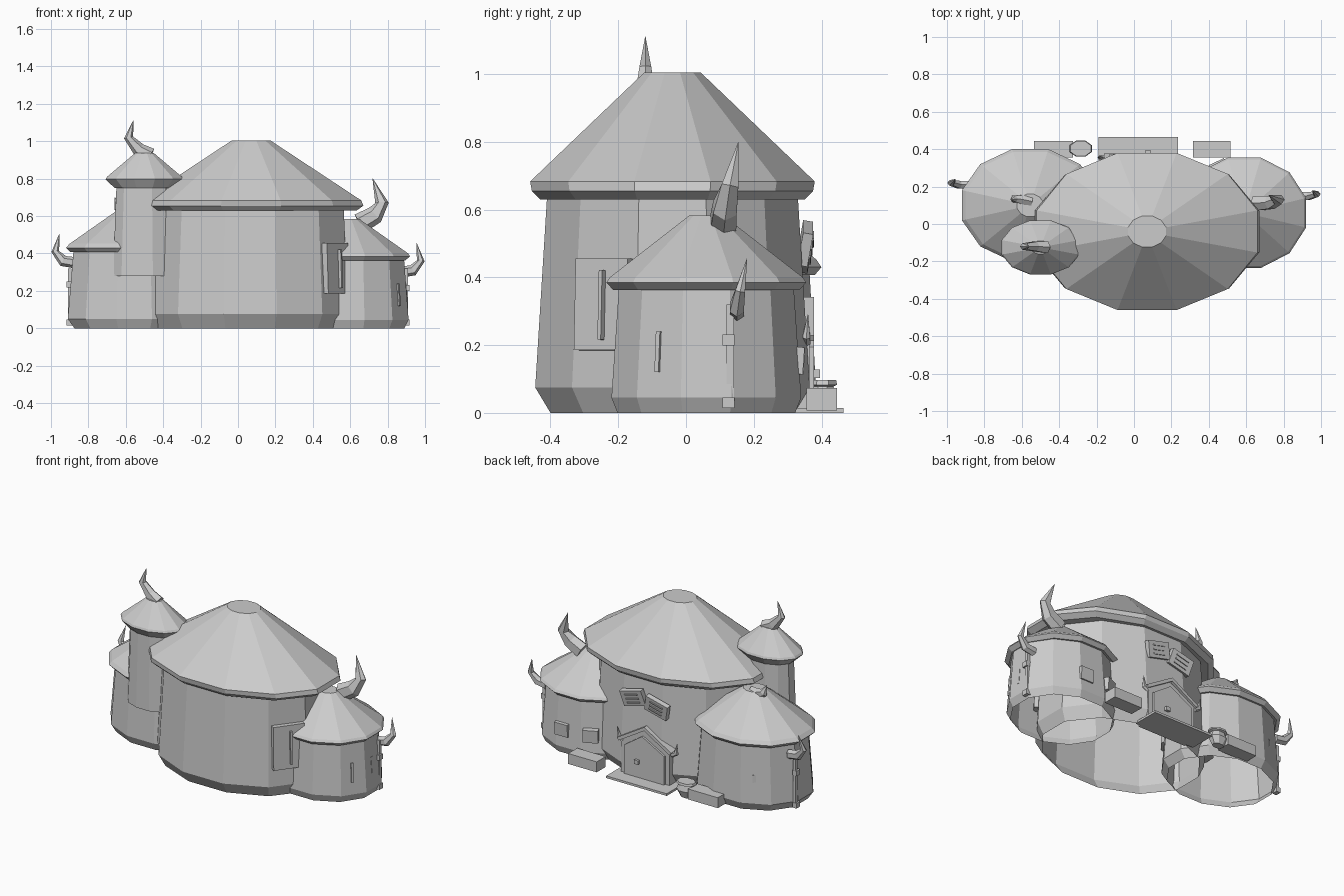
import bpy, bmesh, math
from mathutils import Vector, Euler

cube = bpy.data.objects.get("Cube")
if cube:
    bpy.data.objects.remove(cube)

stone = bpy.data.materials.new("plain grey")
stone.use_nodes = True
stone.diffuse_color = (0.6, 0.6, 0.6, 1)
stone.node_tree.nodes["Principled BSDF"].inputs["Base Color"].default_value = (0.6, 0.6, 0.6, 1)


def finish(name, bm):
    bmesh.ops.recalc_face_normals(bm, faces=bm.faces)
    mesh = bpy.data.meshes.new(name)
    bm.to_mesh(mesh)
    bm.free()
    mesh.materials.append(stone)
    obj = bpy.data.objects.new(name, mesh)
    bpy.context.collection.objects.link(obj)
    return obj


def loft(name, rings, cap_start=False, cap_end=True):
    """Skin a list of equal-sized point rings."""
    bm = bmesh.new()
    loops = [[bm.verts.new(p) for p in ring] for ring in rings]
    n = len(loops[0])
    for a, b in zip(loops, loops[1:]):
        for i in range(n):
            j = (i + 1) % n
            bm.faces.new((a[i], a[j], b[j], b[i]))
    if cap_start:
        bm.faces.new(loops[0][::-1])
    if cap_end:
        bm.faces.new(loops[-1])
    return finish(name, bm)


def oval(cx, cy, z, ax, ay, n=12):
    """Flat-sided oval ring; ax and ay are half widths across flats."""
    k = 1 / math.cos(math.pi / n)
    angles = [(i + 0.5) * math.tau / n for i in range(n)]
    return [Vector((cx + ax * k * math.cos(t), cy + ay * k * math.sin(t), z)) for t in angles]


def oval_stack(name, cx, cy, profile, n=12, **caps):
    return loft(name, [oval(cx, cy, z, ax, ay, n) for z, ax, ay in profile], **caps)


def box(name, centre, size, rot=(0, 0, 0)):
    bm = bmesh.new()
    bmesh.ops.create_cube(bm, size=1)
    bmesh.ops.scale(bm, vec=size, verts=bm.verts)
    turn = Euler([math.radians(a) for a in rot]).to_matrix()
    bmesh.ops.rotate(bm, cent=(0, 0, 0), matrix=turn, verts=bm.verts)
    bmesh.ops.translate(bm, vec=centre, verts=bm.verts)
    return finish(name, bm)


def horn(name, points, radii, sides=6):
    """Bent tapering horn along a short path."""
    pts = [Vector(p) for p in points]
    rings = []
    for i, (p, r) in enumerate(zip(pts, radii)):
        along = (pts[min(i + 1, len(pts) - 1)] - pts[max(i - 1, 0)]).normalized()
        u = along.cross(Vector((0, 1, 0))).normalized()
        v = along.cross(u)
        angles = [k * math.tau / sides for k in range(sides)]
        rings.append([p + r * (u * math.cos(t) + v * 0.8 * math.sin(t)) for t in angles])
    return loft(name, rings, cap_start=True)


# Main hall
oval_stack("main_wall", 0.065, -0.04,
           [(0, 0.495, 0.36), (0.075, 0.527, 0.405), (0.64, 0.5, 0.37)], cap_end=False)
oval_stack("main_roof", 0.07, -0.04,
           [(0.635, 0.49, 0.36), (0.63, 0.565, 0.39), (0.655, 0.6, 0.415),
            (0.683, 0.59, 0.42), (1.005, 0.102, 0.083)])

# Left hut
oval_stack("left_hut_wall", -0.555, 0.1,
           [(0, 0.32, 0.26), (0.05, 0.355, 0.285), (0.41, 0.325, 0.265)], cap_end=False)
oval_stack("left_hut_roof", -0.555, 0.1,
           [(0.41, 0.32, 0.26), (0.407, 0.34, 0.28), (0.43, 0.365, 0.3),
            (0.452, 0.345, 0.285), (0.645, 0.07, 0.06)])

# Right hut
oval_stack("right_hut_wall", 0.59, 0.06,
           [(0, 0.3, 0.262), (0.045, 0.322, 0.28), (0.37, 0.298, 0.258)], cap_end=False)
oval_stack("right_hut_roof", 0.59, 0.06,
           [(0.367, 0.29, 0.25), (0.363, 0.305, 0.275), (0.385, 0.33, 0.295),
            (0.4, 0.32, 0.285), (0.583, 0.06, 0.05)])

# Raised turret
oval_stack("turret_wall", -0.5, -0.125,
           [(0.28, 0.168, 0.118), (0.76, 0.15, 0.105)], cap_start=True, cap_end=False)
oval_stack("turret_roof", -0.5, -0.125,
           [(0.755, 0.145, 0.1), (0.75, 0.16, 0.112), (0.797, 0.208, 0.145),
            (0.81, 0.2, 0.14), (0.937, 0.05, 0.035)])

# Roof horns
horn("turret_horn", [(-0.47, -0.125, 0.92), (-0.53, -0.12, 0.955), (-0.585, -0.12, 1.02),
                     (-0.56, -0.12, 1.11)], [0.045, 0.037, 0.025, 0.001])
horn("right_roof_horn", [(0.65, 0.11, 0.56), (0.73, 0.115, 0.605), (0.77, 0.13, 0.67),
                         (0.72, 0.155, 0.8)], [0.055, 0.05, 0.036, 0.001])
horn("left_roof_horn", [(-0.55, 0.12, 0.62), (-0.6, 0.13, 0.63), (-0.64, 0.135, 0.65),
                        (-0.66, 0.13, 0.7)], [0.04, 0.035, 0.026, 0.001])

# Side posts with horns and brackets
for side, s, x, y, z in (("right", 1, 0.9, 0.15, 0.3), ("left", -1, -0.9, 0.21, 0.35)):
    horn(side + "_side_horn",
         [(x - s * 0.03, y, z), (x + s * 0.035, y, z + 0.01), (x + s * 0.077, y + 0.01, z + 0.06),
          (x + s * 0.055, y + 0.03, z + 0.155)], [0.03, 0.03, 0.021, 0.001])
    box(side + "_post", (x, y - 0.02, 0.17), (0.018, 0.022, 0.3))
    for part, h in (("upper", 0.215 if s > 0 else 0.235), ("lower", 0.03)):
        box(side + "_post_" + part + "_bracket", (x + s * 0.003, y - 0.025, h), (0.03, 0.036, 0.032))

# Side window panel with a central bar, and narrow slits on the huts
box("hall_panel", (0.519, -0.24, 0.32), (0.04, 0.19, 0.27), (0, -2, -36))
box("hall_panel_bar", (0.535, -0.24, 0.318), (0.05, 0.012, 0.205), (0, -2, -36))
box("right_hut_slit", (0.855, -0.08, 0.18), (0.02, 0.014, 0.12), (0, -4, -32))
box("right_hut_slit_side", (0.898, 0.055, 0.18), (0.012, 0.014, 0.12), (0, -4, 0))
box("left_hut_slit", (-0.715, 0.335, 0.17), (0.022, 0.02, 0.11), (0, 0, 26))

# Gabled entrance, built as a nested frame and door
def gable(name, half, eave, peak, y0, y1):
    cx = 0.03
    outline = [(cx - half, 0), (cx + half, 0), (cx + half, eave), (cx + 0.015, peak), (cx - half, eave)]
    return loft(name, [[Vector((x, y, z)) for x, z in outline] for y in (y0, y1)], cap_start=True)

gable("entrance_frame", 0.17, 0.215, 0.32, 0.28, 0.365)
gable("entrance_door", 0.14, 0.195, 0.28, 0.3, 0.378)
for s in (1, -1):
    box("entrance_gable_beam", (0.03 + s * 0.09, 0.345, 0.277), (0.22, 0.065, 0.02),
        (0, s * 31, 0))
    horn("entrance_horn", [(0.02 + s * 0.17, 0.355, 0.21), (0.02 + s * 0.2, 0.355, 0.225),
                           (0.02 + s * 0.21, 0.36, 0.29)], [0.018, 0.016, 0.001])
box("door_knob", (0.075, 0.385, 0.115), (0.028, 0.02, 0.025))
box("door_step", (0.022, 0.38, 0.007), (0.425, 0.17, 0.014))

# Two tilted boards over the entrance, each with raised strokes
for s, x, z in ((1, 0.12, 0.5), (-1, -0.045, 0.48)):
    pose = (-10, s * 14, 0)
    turn = Euler([math.radians(a) for a in pose]).to_matrix()
    middle = Vector((x, 0.352, z))
    box("sign_board", middle, (0.155, 0.03, 0.1), pose)
    for k in (-1, 0, 1):
        box("sign_stroke", middle + turn @ Vector((0, 0.017, k * 0.026)),
            (0.09, 0.008, 0.008), pose)

# Window boxes, benches and pot behind the huts
box("window_box", (0.635, 0.325, 0.155), (0.09, 0.045, 0.08), (-4, 0, 0))
box("window_box", (0.45, 0.31, 0.155), (0.09, 0.045, 0.08), (-4, 0, 25))
box("right_bench", (0.415, 0.4, 0.04), (0.2, 0.09, 0.066))
box("left_bench", (-0.43, 0.4, 0.04), (0.21, 0.09, 0.066))
oval_stack("pot", -0.285, 0.403,
           [(0, 0.035, 0.025), (0.045, 0.058, 0.042), (0.078, 0.045, 0.032),
            (0.083, 0.06, 0.043), (0.097, 0.055, 0.04)], n=8, cap_start=True)
